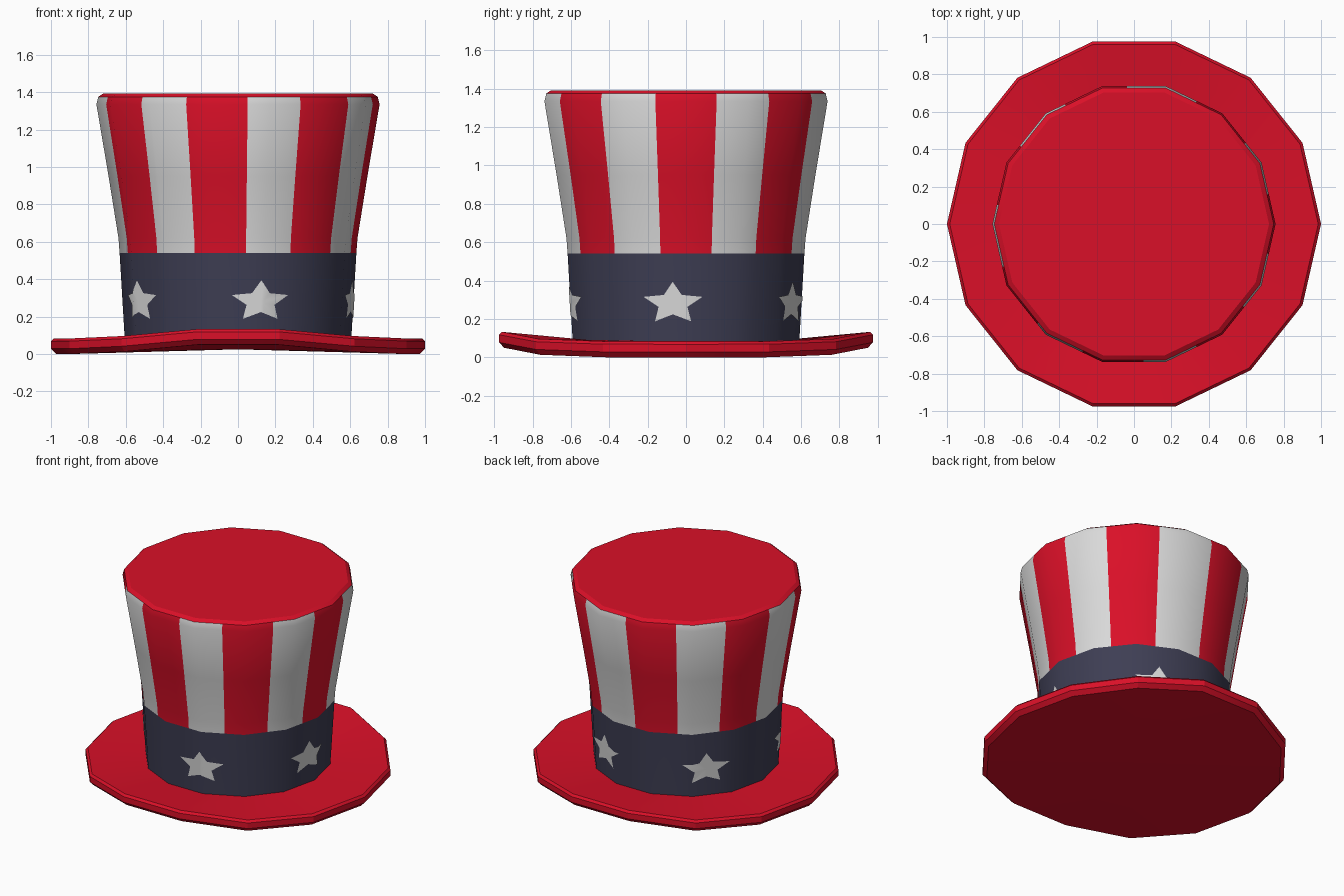
import bpy, bmesh, math

if "Cube" in bpy.data.objects:
    bpy.data.objects.remove(bpy.data.objects["Cube"])

SIDES = 14
STEP = 2 * math.pi / SIDES


def material(name, rgb):
    m = bpy.data.materials.new(name)
    m.diffuse_color = (*rgb, 1)
    m.use_nodes = True
    m.node_tree.nodes["Principled BSDF"].inputs["Base Color"].default_value = m.diffuse_color
    return m


RED = material("red", (0.70, 0.005, 0.021))
WHITE = material("white", (0.70, 0.70, 0.70))
NAVY = material("navy", (0.048, 0.048, 0.088))


def finish(bm, name, mats, angle):
    mesh = bpy.data.meshes.new(name)
    bm.to_mesh(mesh)
    bm.free()
    for m in mats:
        mesh.materials.append(m)
    ob = bpy.data.objects.new(name, mesh)
    bpy.context.collection.objects.link(ob)
    bpy.ops.object.select_all(action='DESELECT')
    ob.select_set(True)
    bpy.context.view_layer.objects.active = ob
    bpy.ops.object.shade_smooth_by_angle(angle=math.radians(angle))
    return ob


def on_polygon(r, a, z):
    """Point at azimuth a on a 14-sided outline with corner radius r."""
    k = r * math.cos(STEP / 2) / math.cos(a % STEP - STEP / 2)
    return (k * math.cos(a), k * math.sin(a), z)


def skin(bm, rings, paint):
    """Join consecutive rings with quads; paint(row, column) gives the material."""
    n = len(rings[0])
    for row, (lo, hi) in enumerate(zip(rings, rings[1:])):
        for i in range(n):
            j = (i + 1) % n
            f = bm.faces.new((lo[i], lo[j], hi[j], hi[i]))
            f.material_index = paint(row, i)


# Brim: thin rounded plate whose front and back edges curl upward
bm = bmesh.new()
profile = [(0.972, 0.0), (1.0, 0.028), (1.0, 0.068), (0.985, 0.083), (0.59, 0.086)]
rings = []
for r, z in profile:
    ring = []
    for i in range(SIDES):
        x, y, _ = on_polygon(r, i * STEP, z)
        lift = 0.058 * abs(math.sin(i * STEP)) ** 6 if r > 0.9 else 0
        ring.append(bm.verts.new((x, y, z + lift)))
    rings.append(ring)
skin(bm, rings, lambda row, i: 0)
centre = bm.verts.new((0, 0, 0.025))
for i in range(SIDES):
    bm.faces.new((centre, rings[0][(i + 1) % SIDES], rings[0][i]))
finish(bm, "brim", [RED], 20)

# Crown: flared, with a navy band, alternating stripes and a red top
stripes = [12.5, 36, 63, 93, 120, 145.5, 172, 198, 226, 248, 274, 297, 323, 347.5]
edges = [math.radians(s) for s in stripes]
angles = sorted(edges + [i * STEP for i in range(SIDES)])
levels = [(0.605, 0.07), (0.633, 0.54), (0.639, 0.62), (0.692, 0.95),
          (0.757, 1.335), (0.747, 1.375), (0.722, 1.392)]


def crown_paint(row, i):
    if row == 0:
        return 2
    if row == len(levels) - 2:
        return 0
    passed = sum(e <= angles[i] + 1e-6 for e in edges)
    return passed % 2          # odd stripes are white


bm = bmesh.new()
rings = [[bm.verts.new(on_polygon(r, a, z)) for a in angles] for r, z in levels]
skin(bm, rings, crown_paint)
bm.faces.new(rings[-1]).material_index = 0
finish(bm, "crown", [RED, WHITE, NAVY], 32)


# Stars: thin plates wrapped round the band
def add_star(index, azimuth):
    bm = bmesh.new()
    mid, mean_r = math.radians(azimuth), 0.607
    pts = []
    for k in range(10):
        size = 0.163 if k % 2 == 0 else 0.08
        t = math.pi / 2 + k * math.pi / 5
        pts.append(bm.verts.new((size * math.cos(t), 0.28 + 0.7 * size * math.sin(t), 0)))
    hub = bm.verts.new((0, 0.28, 0))
    for k in range(10):
        bm.faces.new((hub, pts[k], pts[(k + 1) % 10]))
    # cut at the corners of the crown so the plate folds with it
    for c in range(-SIDES, 2 * SIDES):
        u = (c * STEP - mid) * mean_r
        if abs(u) < 0.16:
            bmesh.ops.bisect_plane(bm, geom=bm.verts[:] + bm.edges[:] + bm.faces[:],
                                   plane_co=(u, 0, 0), plane_no=(1, 0, 0))
    for v in bm.verts:
        u, z = v.co.x, v.co.y
        r = 0.605 + 0.028 * (z - 0.07) / 0.47 + 0.004
        v.co = on_polygon(r, mid + u / mean_r, z)
    finish(bm, f"star_{index}", [WHITE], 32)


for n in range(5):
    add_star(n + 1, -78.5 + 72 * n)
